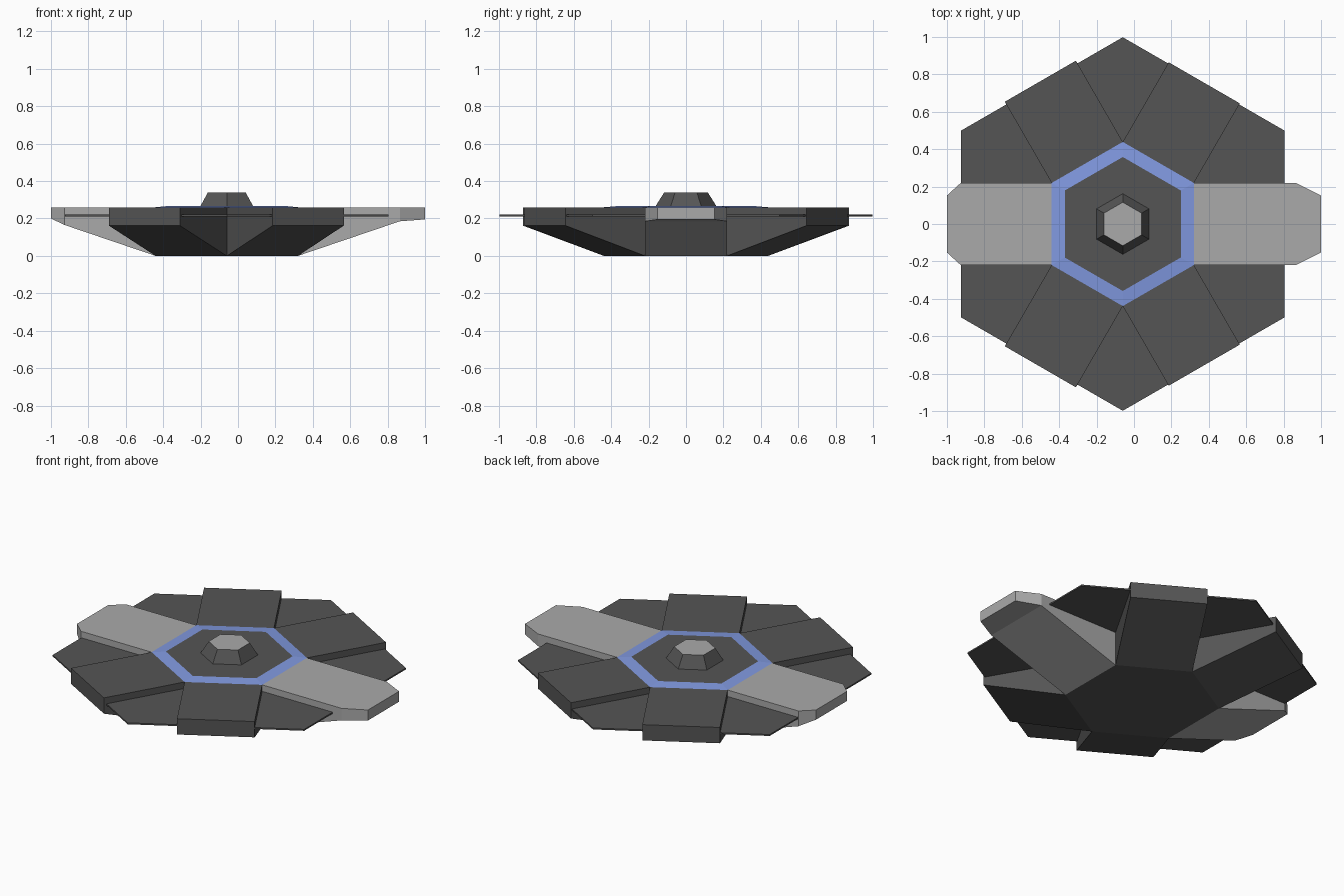
import bpy, bmesh, math
from mathutils import Matrix

if "Cube" in bpy.data.objects:
    bpy.data.objects.remove(bpy.data.objects["Cube"])

CX = -0.06                       # hub centre in x
R_HUB, A_HUB = 0.4388, 0.38      # hub corner radius and apothem
HALF = R_HUB / 2                 # arm half width
TOP = 0.26


def material(name, rgb):
    m = bpy.data.materials.new(name)
    m.diffuse_color = (*rgb, 1)
    m.use_nodes = True
    m.node_tree.nodes["Principled BSDF"].inputs["Base Color"].default_value = m.diffuse_color
    return m


DARK = material("dark_grey", (0.09, 0.09, 0.09))
LIGHT = material("light_grey", (0.4, 0.4, 0.4))
BLUE = material("blue", (0.22, 0.32, 0.75))


def finish(name, bm, mat, angle=0.0, recalc=True):
    if recalc:
        bmesh.ops.recalc_face_normals(bm, faces=bm.faces)
    bm.transform(Matrix.Translation((CX, 0, 0)) @ Matrix.Rotation(angle, 4, 'Z'))
    mesh = bpy.data.meshes.new(name)
    bm.to_mesh(mesh)
    bm.free()
    mesh.materials.append(mat)
    ob = bpy.data.objects.new(name, mesh)
    bpy.context.collection.objects.link(ob)
    return ob


def hex_loft(name, rings, mat, bottom=False, top=False, flip=False):
    """Stack of hexagons (radius, z) with corners pointing along y."""
    bm = bmesh.new()
    loops = [[bm.verts.new((r * math.cos(math.radians(30 + 60 * i)),
                            r * math.sin(math.radians(30 + 60 * i)), z))
              for i in range(6)] for r, z in rings]
    for a, b in zip(loops, loops[1:]):
        for i in range(6):
            j = (i + 1) % 6
            bm.faces.new((a[i], a[j], b[j], b[i]))
    if bottom:
        bm.faces.new(loops[0][::-1])
    if top:
        bm.faces.new(loops[-1])
    return finish(name, bm, mat, recalc=False)


def arm(name, degrees, stations, mat):
    """Wedge arm from stations (distance, half width, underside z), open at the hub."""
    bm = bmesh.new()
    loops = [[bm.verts.new(p) for p in ((d, -w, z), (d, w, z), (d, w, TOP), (d, -w, TOP))]
             for d, w, z in stations]
    for a, b in zip(loops, loops[1:]):
        for i in range(4):
            j = (i + 1) % 4
            bm.faces.new((a[i], b[i], b[j], a[j]))
    bm.faces.new(loops[-1])
    bm.normal_update()
    if loops and bm.faces[:][-1].normal.x < 0:
        bmesh.ops.reverse_faces(bm, faces=[bm.faces[:][-1]])
    return finish(name, bm, mat, math.radians(degrees))


# hub: underside, glowing rim and raised deck
hex_loft("hub_underside", [(R_HUB, 0.0)], DARK, bottom=True)
hex_loft("hub_rim", [(R_HUB, TOP), (0.358, 0.267)], BLUE)
hex_loft("hub_deck", [(0.358, 0.267)], DARK, top=True)

# turret on the deck
hex_loft("turret_wall", [(0.162, 0.267), (0.116, 0.34)], DARK)
hex_loft("turret_cap", [(0.116, 0.34)], LIGHT, top=True)

# thin plate showing between the arms
hex_loft("web_plate", [(0.998, 0.211), (0.998, 0.22)], DARK, bottom=True, top=True)

# six arms
root = (A_HUB, HALF, 0.0)
for deg, reach in ((60, 0.871), (120, 0.881), (240, 0.881), (300, 0.871)):
    arm(f"side_arm_{deg}", deg, [root, (reach, HALF, 0.162)], DARK)
arm("long_arm_right", 0, [root, (0.925, HALF, 0.185), (1.06, 0.152, 0.195)], LIGHT)
arm("long_arm_left", 180, [root, (0.866, HALF, 0.165), (0.94, 0.152, 0.2)], LIGHT)
